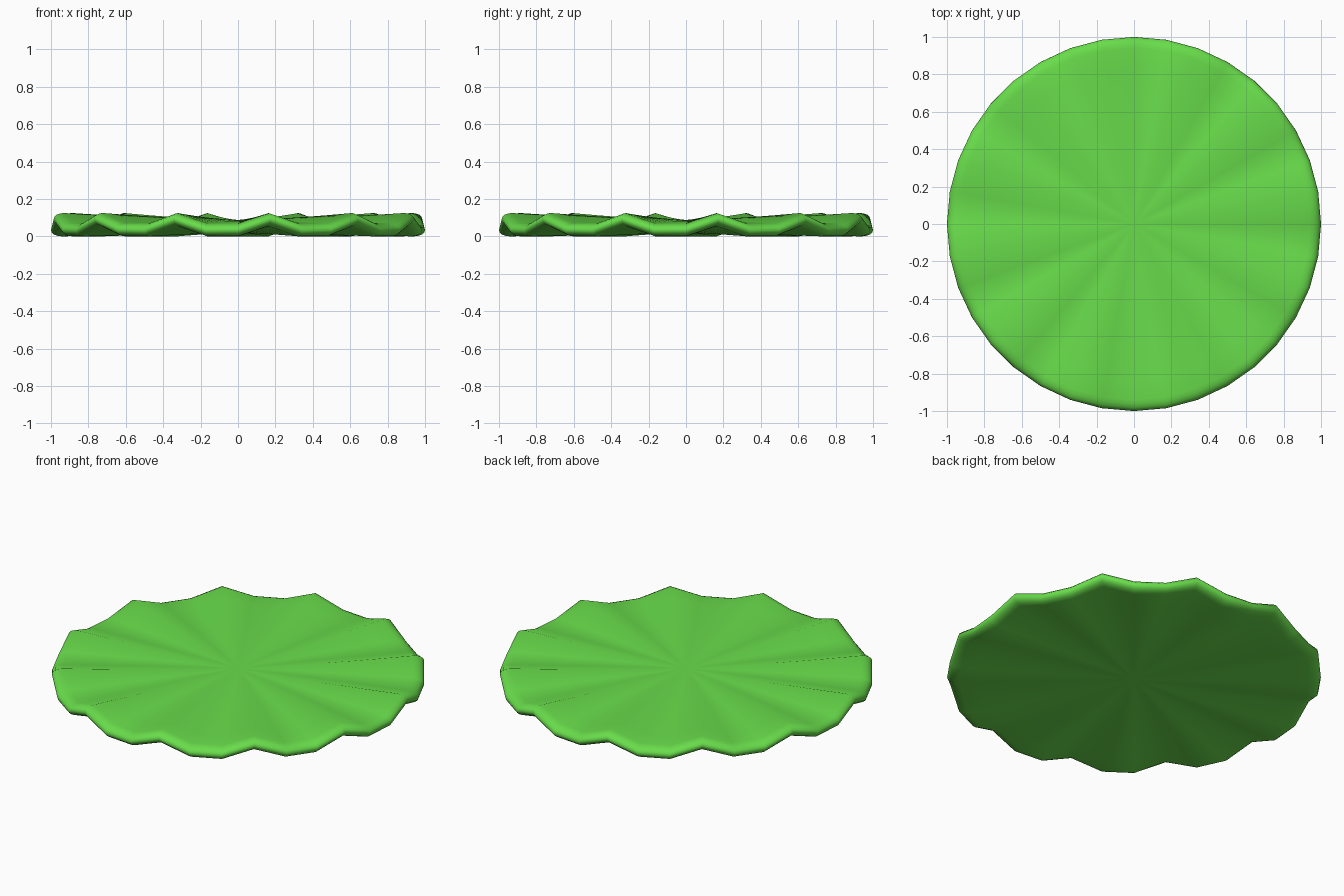
import bpy, bmesh, math

if "Cube" in bpy.data.objects:
    bpy.data.objects.remove(bpy.data.objects["Cube"])

SEGMENTS = 36       # three steps per ripple, twelve ripples
THICK = 0.07
RISE = 0.04
RIM = 0.06          # radial depth of the rounded rim

# Half profile: top centre, rounded rim, bottom centre
radii = [0.12 * i for i in range(1, 8)]
h = THICK / 2
profile = [(r, h) for r in radii]
for i in range(9):
    a = math.pi / 2 - math.pi * i / 8
    profile.append((1 - RIM + RIM * math.cos(a), h * math.sin(a)))
profile += [(r, -h) for r in reversed(radii)]


def ripple(r, angle):
    return RISE * r ** 1.6 * math.cos(12 * (angle - math.radians(10)))


# Rippled leaf disc
base = h + RISE / 2 * (1 - RIM) ** 1.6
bm = bmesh.new()
rings = []
for r, z in profile:
    ring = []
    for s in range(SEGMENTS):
        a = 2 * math.pi * s / SEGMENTS
        ring.append(bm.verts.new((r * math.cos(a), r * math.sin(a),
                                  base + z + ripple(r, a))))
    rings.append(ring)
top = bm.verts.new((0, 0, base + h))
bottom = bm.verts.new((0, 0, base - h))
for s in range(SEGMENTS):
    n = (s + 1) % SEGMENTS
    bm.faces.new((top, rings[0][s], rings[0][n]))
    bm.faces.new((bottom, rings[-1][n], rings[-1][s]))
    for a, b in zip(rings, rings[1:]):
        bm.faces.new((a[s], b[s], b[n], a[n]))
bmesh.ops.recalc_face_normals(bm, faces=bm.faces)
for f in bm.faces:
    f.smooth = True
mesh = bpy.data.meshes.new("lettuce_leaf")
bm.to_mesh(mesh)
bm.free()
leaf = bpy.data.objects.new("lettuce_leaf", mesh)
bpy.context.collection.objects.link(leaf)

# Green
mat = bpy.data.materials.new("leaf_green")
mat.diffuse_color = (0.14, 0.72, 0.07, 1)
mat.use_nodes = True
mat.node_tree.nodes["Principled BSDF"].inputs["Base Color"].default_value = mat.diffuse_color
mesh.materials.append(mat)
